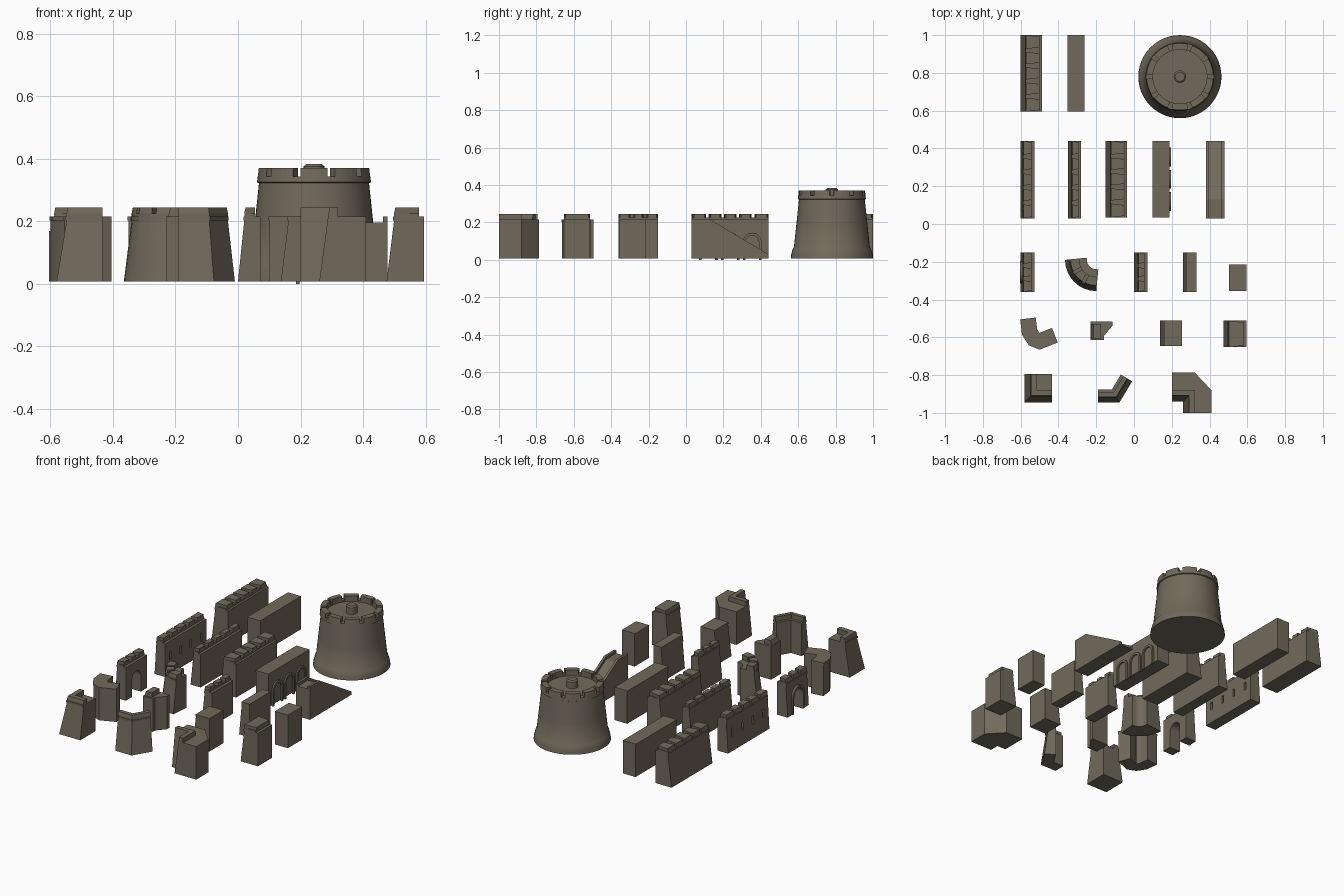
import bpy, bmesh, math
from mathutils import Vector

if "Cube" in bpy.data.objects:
    bpy.data.objects.remove(bpy.data.objects["Cube"])

stone = bpy.data.materials.new("grey_brown_stone")
stone.use_nodes = True
COLOUR = (0.165, 0.143, 0.105, 1)
stone.diffuse_color = COLOUR
stone.node_tree.nodes["Principled BSDF"].inputs["Base Color"].default_value = COLOUR

BASE, CAP, DECK, SILL, CREST = 0.008, 0.203, 0.215, 0.225, 0.244


def loft(name, lower, upper):
    """Solid between two matching outlines of 3D points."""
    bm = bmesh.new()
    a = [bm.verts.new(p) for p in lower]
    b = [bm.verts.new(p) for p in upper]
    bm.faces.new(a[::-1])
    bm.faces.new(b)
    n = len(a)
    for i in range(n):
        j = (i + 1) % n
        bm.faces.new((a[i], a[j], b[j], b[i]))
    bmesh.ops.recalc_face_normals(bm, faces=bm.faces)
    mesh = bpy.data.meshes.new(name)
    bm.to_mesh(mesh)
    bm.free()
    mesh.materials.append(stone)
    obj = bpy.data.objects.new(name, mesh)
    bpy.context.collection.objects.link(obj)
    return obj


def prism(name, pts, z0, z1):
    return loft(name, [(x, y, z0) for x, y in pts], [(x, y, z1) for x, y in pts])


def extrude_x(name, pts, x0, x1):
    return loft(name, [(x0, y, z) for y, z in pts], [(x1, y, z) for y, z in pts])


def offset(path, d):
    """Mitred offset of an open path to its left."""
    pts = [Vector(p) for p in path]
    dirs = [(q - p).normalized() for p, q in zip(pts, pts[1:])]
    norms = [Vector((-v.y, v.x)) for v in dirs]
    out = []
    for i, p in enumerate(pts):
        n0, n1 = norms[max(i - 1, 0)], norms[min(i, len(norms) - 1)]
        m = (n0 + n1).normalized()
        out.append(p + m * (d / m.dot(n0)))
    return out


def strip(name, path, width, z0, z1, batter=0.0, flare=0.0):
    """Band to the left of a path; the outer face leans in by batter."""
    inner = offset(path, width)
    if flare:
        inner = part(inner, flare, length(inner) - flare)
    low = [Vector(p) for p in path] + inner[::-1]
    top = offset(path, batter) + inner[::-1]
    return loft(name, [(p.x, p.y, z0) for p in low], [(p.x, p.y, z1) for p in top])


def length(path):
    return sum((Vector(q) - Vector(p)).length for p, q in zip(path, path[1:]))


def part(path, s0, s1):
    """Piece of a path between two distances."""
    pts, out, s = [Vector(p) for p in path], [], 0.0
    for p, q in zip(pts, pts[1:]):
        seg = (q - p).length
        for t in (s0, s1):
            if s <= t < s + seg or (q == pts[-1] and abs(t - s - seg) < 1e-6):
                out.append(p.lerp(q, (t - s) / seg))
        if s0 < s + seg < s1 - 1e-6:
            out.append(q)
        s += seg
    ordered = [p for i, p in enumerate(out) if i == 0 or (p - out[i - 1]).length > 1e-5]
    return ordered


def wall(name, path, width, batter=0.0, merlons=0, parapet=0.05, gap=0.016):
    """Body, coping, and an optional battlement along the outer edge."""
    body = strip(name, path, width, BASE, CAP, batter)
    edge = offset(path, batter)
    strip(name + "_coping", offset(edge, -0.003), width - batter + 0.003, CAP, DECK)
    if merlons:
        strip(name + "_parapet", edge, parapet, DECK, SILL)
        pitch = length(edge) / merlons
        for i in range(merlons):
            a = i * pitch + (gap / 2 if i else 0)
            b = (i + 1) * pitch - (gap / 2 if i < merlons - 1 else 0)
            strip(f"{name}_merlon_{i}", part(edge, a, b), parapet, SILL, CREST,
                  0.004, 0.008 if len(path) == 2 else 0)
    return body


def straight(name, x0, x1, y0, y1, **options):
    return wall(name, [(x0, y1), (x0, y0)], x1 - x0, **options)


def arc(cx, cy, r, a0, a1, n):
    angles = [math.radians(a0 + (a1 - a0) * i / n) for i in range(n + 1)]
    return [(cx + r * math.cos(a), cy + r * math.sin(a)) for a in angles]


def arch(cy, r, spring, foot):
    return [(cy + r, foot)] + arc(cy, spring, r, 0, 180, 10) + [(cy - r, foot)]


def arch_band(name, cy, r, thick, spring, foot, x0, x1):
    extrude_x(name, arch(cy, r + thick, spring, foot) + arch(cy, r, spring, foot)[::-1], x0, x1)


def cut(obj, cutter):
    mod = obj.modifiers.new("opening", "BOOLEAN")
    mod.object, mod.solver = cutter, "EXACT"
    bpy.context.view_layer.update()
    graph = bpy.context.evaluated_depsgraph_get()
    mesh = bpy.data.meshes.new_from_object(obj.evaluated_get(graph))
    obj.modifiers.clear()
    obj.data = mesh
    bpy.data.objects.remove(cutter)


def smooth(obj):
    bpy.ops.object.select_all(action="DESELECT")
    obj.select_set(True)
    bpy.context.view_layer.objects.active = obj
    bpy.ops.object.shade_smooth_by_angle(angle=math.radians(35))


# Long straight walls
straight("thick_wall", -0.60, -0.487, 0.595, 1.0, batter=0.025, merlons=5, parapet=0.075)
straight("plain_wall", -0.35, -0.262, 0.595, 1.0)
slit_wall = straight("slit_wall", -0.60, -0.527, 0.03, 0.44, batter=0.012, merlons=5, parapet=0.045)
straight("thin_wall", -0.35, -0.28, 0.03, 0.44, batter=0.02, merlons=5, parapet=0.035)
straight("second_thick_wall", -0.15, -0.037, 0.035, 0.44, batter=0.025, merlons=5, parapet=0.075)
straight("arcade_wall", 0.10, 0.187, 0.035, 0.44)
for i in range(4):
    y = 0.082 + i * 0.102
    cut(slit_wall, extrude_x("slit_cutter", [(y - 0.008, 0.095), (y + 0.008, 0.095),
                                             (y + 0.008, 0.145), (y - 0.008, 0.145)], -0.7, -0.5))
for i in range(3):
    arch_band(f"arcade_arch_{i}", 0.12 + i * 0.117, 0.036, 0.014, 0.095, 0, 0.185, 0.196)

# Short straight walls
gate = straight("gate_wall", -0.60, -0.527, -0.36, -0.15, batter=0.012, merlons=3, parapet=0.045)
cut(gate, extrude_x("gate_cutter", arch(-0.255, 0.045, 0.11, -0.1), -0.7, -0.5))
arch_band("gate_surround", -0.255, 0.045, 0.014, 0.11, BASE, -0.604, -0.585)
straight("short_thin_wall", 0.0, 0.072, -0.36, -0.15, batter=0.02, merlons=3, parapet=0.035)
straight("short_plain_wall", 0.26, 0.332, -0.36, -0.15, batter=0.018)
straight("plain_block", 0.507, 0.595, -0.355, -0.215)
straight("wide_block", 0.137, 0.255, -0.647, -0.51, batter=0.024)
straight("crenel_block", 0.475, 0.595, -0.652, -0.512, batter=0.024, merlons=1, parapet=0.08)

# Curved walls
curve = wall("curved_wall", arc(-0.2, -0.19, 0.165, 180, 270, 8), 0.115, batter=0.025,
             merlons=3, parapet=0.05)
smooth(curve)
bend = wall("plain_bend", [(-0.60, -0.505), (-0.59, -0.585), (-0.555, -0.64),
                           (-0.5, -0.662), (-0.405, -0.625)], 0.08)
smooth(bend)

# Corner pieces
wall("square_corner", [(-0.58, -0.795), (-0.58, -0.945), (-0.433, -0.945)], 0.146,
     batter=0.032, merlons=1, parapet=0.035)
wall("angled_corner", [(-0.19, -0.945), (-0.077, -0.945), (-0.01, -0.833)], 0.07,
     batter=0.026, merlons=1, parapet=0.028)
prism("small_corner", [(-0.23, -0.515), (-0.23, -0.615), (-0.16, -0.615), (-0.16, -0.593),
                       (-0.115, -0.54), (-0.115, -0.515)], BASE, DECK)
strip("small_corner_merlon", [(-0.225, -0.53), (-0.225, -0.605)], 0.05, DECK, CREST, 0.01)

# Inner corner: chamfered platform behind a battered re-entrant parapet
nook = [(0.20, -0.94), (0.26, -0.94), (0.26, -1.0)]
outer = [(0.41, -1.0), (0.41, -0.88), (0.32, -0.785), (0.20, -0.785)]
nook_top = offset(nook, 0.028)
loft("inner_corner", [(x, y, BASE) for x, y in nook + outer],
     [(p[0], p[1], DECK) for p in nook_top + outer])
strip("inner_corner_parapet", nook_top, 0.032, DECK, CREST, 0.004)

# Ramp with kerbs
def ramp_profile(drop):
    return [(0.03, BASE), (0.44, BASE), (0.44, 0.03 - drop), (0.13, DECK - drop), (0.03, DECK - drop)]


extrude_x("ramp", ramp_profile(0.018), 0.393, 0.465)
for side, x0 in (("right", 0.38), ("left", 0.463)):
    extrude_x(f"ramp_{side}_kerb", ramp_profile(0), x0, x0 + 0.015)

# Round tower turned from a profile
CX, CY = 0.243, 0.78


def turned(name, profile, n=48):
    bm = bmesh.new()
    rings = [[bm.verts.new((x, y, z)) for x, y in arc(CX, CY, r, 0, 360, n)[:-1]] for r, z in profile]
    for low, high in zip(rings, rings[1:]):
        for i in range(n):
            j = (i + 1) % n
            bm.faces.new((low[i], low[j], high[j], high[i]))
    bm.faces.new(rings[0][::-1])
    bm.faces.new(rings[-1])
    mesh = bpy.data.meshes.new(name)
    bm.to_mesh(mesh)
    bm.free()
    mesh.materials.append(stone)
    obj = bpy.data.objects.new(name, mesh)
    bpy.context.collection.objects.link(obj)
    smooth(obj)


turned("tower", [(0.22, BASE), (0.217, 0.03), (0.209, 0.06), (0.203, 0.068), (0.19, 0.19),
                 (0.176, 0.322), (0.182, 0.325), (0.18, 0.343), (0.143, 0.343), (0.143, 0.335)])
turned("tower_knob", [(0.033, 0.33), (0.033, 0.376), (0.025, 0.383)], 20)
for i in range(10):
    mid = 270 + i * 36
    strip(f"tower_merlon_{i}", arc(CX, CY, 0.18, mid - 14, mid + 14, 4), 0.037, 0.343, 0.37, 0.003)
